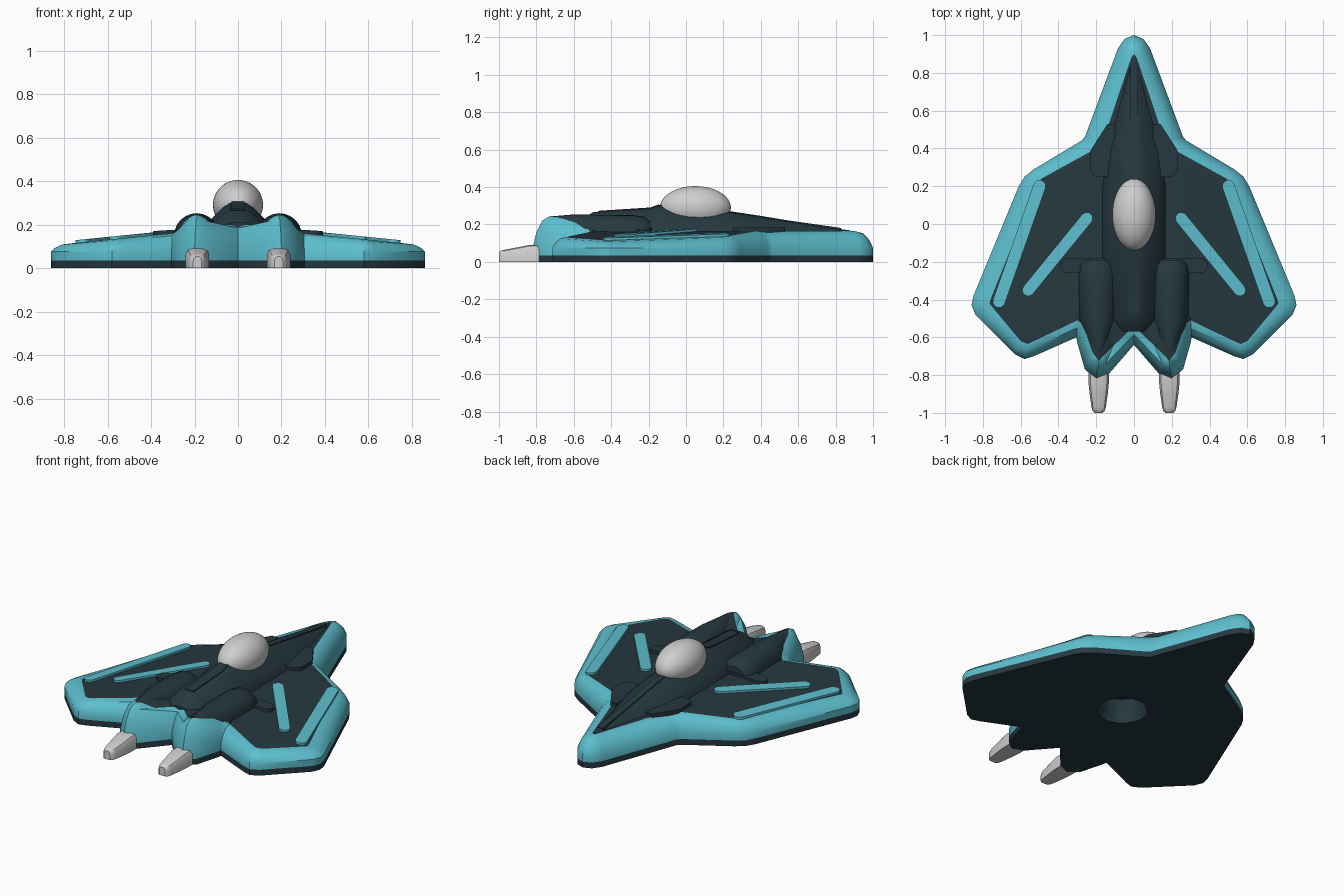
import bpy, bmesh, math

if "Cube" in bpy.data.objects:
    bpy.data.objects.remove(bpy.data.objects["Cube"])


def material(name, rgb):
    m = bpy.data.materials.new(name)
    m.use_nodes = True
    colour = (*rgb, 1)
    m.diffuse_color = colour
    m.node_tree.nodes["Principled BSDF"].inputs["Base Color"].default_value = colour
    return m


DARK = material("dark slate", (0.019, 0.04, 0.05))
TEAL = material("teal", (0.11, 0.52, 0.62))
GREY = material("light grey", (0.62, 0.62, 0.62))


def finish(name, bm, mats, angle=35):
    """Turn a bmesh into a smooth-shaded object."""
    bmesh.ops.recalc_face_normals(bm, faces=bm.faces)
    mesh = bpy.data.meshes.new(name)
    bm.to_mesh(mesh)
    bm.free()
    for m in mats:
        mesh.materials.append(m)
    ob = bpy.data.objects.new(name, mesh)
    bpy.context.collection.objects.link(ob)
    smooth(ob, angle)
    return ob


def smooth(ob, angle=35):
    bpy.ops.object.select_all(action="DESELECT")
    ob.select_set(True)
    bpy.context.view_layer.objects.active = ob
    bpy.ops.object.shade_smooth_by_angle(angle=math.radians(angle))


def skin(bm, rings):
    """Bridge equal-length closed rings; return the faces of each band."""
    rows = [[bm.verts.new(p) for p in ring] for ring in rings]
    bands = []
    for a, b in zip(rows, rows[1:]):
        n = len(a)
        bands.append([bm.faces.new((a[i], a[(i + 1) % n], b[(i + 1) % n], b[i]))
                      for i in range(n)])
    first = bm.faces.new(rows[0][::-1])
    last = bm.faces.new(rows[-1])
    return bands, first, last


def loft(name, rings, mat, angle=35):
    bm = bmesh.new()
    skin(bm, rings)
    return finish(name, bm, [mat], angle)


def plate(name, outline, top, bottom, mat):
    """Flat shape whose top and bottom follow height functions."""
    return loft(name, [[(x, y, bottom(x, y)) for x, y in outline],
                       [(x, y, top(x, y)) for x, y in outline]], mat)


def deck(x, y):
    """Wing surface height."""
    return min(0.165, 0.19 - 0.1 * abs(x))


def surface(x, y):
    """Wing surface raised over the tail and the engine pods."""
    z = deck(x, y)
    if y < -0.45:
        z = max(z, 0.245 - 0.1 * ((abs(x) - 0.19) / 0.1) ** 2)
        if abs(x) < 0.12:
            z = max(z, 0.2)
    return z


# Hull: outer edge of the rim paired with its inner edge, nose to tail
EDGE = [((0, 1), (0, .9)), ((.05, .98), (.01, .89)), ((.085, .93), (.025, .85)),
        ((.26, .46), (.16, .45)), ((.28, .44), (.2, .4)), ((.53, .29), (.49, .24)),
        ((.58, .25), (.51, .22)), ((.61, .2), (.53, .17)), ((.85, -.38), (.76, -.4)),
        ((.86, -.43), (.765, -.42)), ((.84, -.48), (.75, -.44)),
        ((.63, -.69), (.6, -.62)), ((.58, -.715), (.565, -.635)),
        ((.53, -.7), (.54, -.625)), ((.305, -.6), (.3, -.51)),
        ((.3, -.63), (.27, -.53)), ((.26, -.77), (.22, -.68)),
        ((.2, -.82), (.185, -.725)), ((.13, -.79), (.165, -.7)),
        ((0, -.64), (0, -.54))]
flip = [((-a, b), (-c, d)) for (a, b), (c, d) in EDGE[-2:0:-1]]
edge = EDGE + flip


def rim_ring(inset, rise):
    ring = []
    for (ox, oy), (ix, iy) in edge:
        ring.append((ox + (ix - ox) * inset, oy + (iy - oy) * inset,
                     0.075 + (surface(ix, iy) - 0.075) * rise))
    return ring


def flat_ring(z):
    return [(*outer, z) for outer, inner in edge]


bm = bmesh.new()
bands, floor, cap = skin(bm, [flat_ring(0), flat_ring(0.035), rim_ring(0, 0),
                              rim_ring(0.22, 0.5), rim_ring(0.55, 0.87), rim_ring(1, 1)])
for band in bands[1:]:
    for f in band:
        f.material_index = 1
cap.material_index = 2
for v in cap.verts:
    v.co.z = 0.2
# Slice the deck into a grid so that it can follow the surface height
for axis in (0, 1):
    for i in range(-20, 21):
        faces = [f for f in bm.faces if f.material_index == 2]
        geom = set(faces)
        for f in faces:
            geom.update(f.verts, f.edges)
        point, normal = [0, 0, 0], [0, 0, 0]
        point[axis], normal[axis] = i * 0.05 + 0.002, 1
        bmesh.ops.bisect_plane(bm, geom=list(geom), plane_co=point, plane_no=normal)
deck_faces = [f for f in bm.faces if f.material_index == 2]
for v in {v for f in deck_faces for v in f.verts}:
    v.co.z = surface(v.co.x, v.co.y)
for f in deck_faces:
    f.material_index = 0
bmesh.ops.triangulate(bm, faces=bm.faces)
hull = finish("hull", bm, [DARK, TEAL])

# Round recess in the underside
bpy.ops.mesh.primitive_cone_add(vertices=32, radius1=0.145, radius2=0.1, depth=0.16,
                                location=(0, -0.1, 0.06))
cutter = bpy.context.object
cutter.data.materials.append(DARK)
cut = hull.modifiers.new("recess", "BOOLEAN")
cut.operation, cut.solver, cut.object = "DIFFERENCE", "EXACT", cutter
bpy.context.view_layer.objects.active = hull
bpy.ops.object.modifier_apply(modifier="recess")
bpy.data.objects.remove(cutter)
smooth(hull)

# Fuselage: y, base half width, ridge half width, ridge height
BODY = [(.88, .012, .004, .168), (.55, .1, .03, .215), (.4, .15, .045, .24),
        (.2, .17, .06, .27), (-.15, .17, .06, .3), (-.19, .17, .06, .285),
        (-.5, .14, .06, .265), (-.57, .1, .04, .21)]


def body_ring(y, base, ridge, z):
    low = min(0.16, z)
    half = [(base, 0.13), (base, low), (base * .6 + ridge * .4, low + (z - low) * .45),
            (ridge + .01, z - (z - low) * .15), (ridge * .6, z)]
    return [(x, y, h) for x, h in half] + [(-x, y, h) for x, h in half[::-1]]


loft("fuselage", [body_ring(*s) for s in BODY], DARK, 40)


def ridge_height(y):
    for a, b in zip(BODY, BODY[1:]):
        if a[0] >= y >= b[0]:
            return a[3] + (b[3] - a[3]) * (a[0] - y) / (a[0] - b[0])
    return BODY[-1][3]


def spine(name, width, stations):
    rings = []
    for y in stations:
        z = ridge_height(y)
        rings.append([(-width, y, z - .03), (-width, y, z + .006),
                      (width, y, z + .006), (width, y, z - .03)])
    loft(name, rings, DARK)


spine("nose_spine", 0.02, (.83, .55, .4, .2))
spine("tail_spine", 0.03, (-.13, -.15, -.19, -.47))

# Canopy
bpy.ops.mesh.primitive_uv_sphere_add(segments=40, ring_count=24, radius=1,
                                     location=(0, 0.05, 0.29))
canopy = bpy.context.object
canopy.name = "canopy"
canopy.scale = (0.115, 0.19, 0.115)
canopy.data.materials.append(GREY)
smooth(canopy, 60)


def capsule(a, b, r):
    """Outline of a straight strip with round ends."""
    t = math.atan2(b[1] - a[1], b[0] - a[0])
    out = []
    for (cx, cy), start in ((b, t - math.pi / 2), (a, t + math.pi / 2)):
        for i in range(9):
            w = start + math.pi * i / 8
            out.append((cx + r * math.cos(w), cy + r * math.sin(w)))
    return out


def raised(lift):
    return lambda x, y: deck(x, y) + lift


# Parts repeated on each side
for side, s in (("left", 1), ("right", -1)):
    # Engine pod: y, half width, top height
    pod = []
    for y, w, top in ((-.19, .075, .215), (-.22, .1, .24), (-.28, .105, .25),
                      (-.5, .1, .252), (-.62, .065, .252), (-.7, .025, .245)):
        arc = [math.pi * i / 12 for i in range(13)]
        pod.append([(s * .19 + w * math.cos(t), y, .13 + (top - .13) * math.sin(t) ** .8
                     if 0 < t < 3.1 else .13) for t in arc])
    loft(side + "_engine_pod", pod, DARK, 45)

    # Cannon: y, half width, top height
    gun = []
    for y, w, top in ((-.76, .055, .09), (-.84, .054, .09), (-.9, .048, .078),
                      (-.97, .038, .065), (-.99, .032, .06), (-1, .02, .052)):
        half = [(w, 0), (w, top - .025), (w * .8, top - .006), (w * .4, top)]
        gun.append([(s * .187 + x, y, z) for x, z in half]
                   + [(s * .187 - x, y, z) for x, z in half[::-1]])
    loft(side + "_cannon", gun, GREY)

    # Wing strips, cross bar and intake shoulder
    for name, a, b, r in (("inner", (.25, .03), (.56, -.35), .032),
                          ("outer", (.5, .2), (.715, -.41), .033)):
        plate(f"{side}_{name}_wing_strip", capsule((s * a[0], a[1]), (s * b[0], b[1]), r),
              raised(.013), raised(-.02), TEAL)
    plate(side + "_cross_bar", capsule((s * .1, -.22), (s * .35, -.22), .04),
          raised(.018), raised(-.02), DARK)
    shoulder = [(.1, .53), (.14, .53), (.23, .39), (.23, .28), (.2, .25), (.1, .25)]
    plate(side + "_intake_shoulder", [(s * x, y) for x, y in shoulder],
          raised(.02), raised(-.03), DARK)
